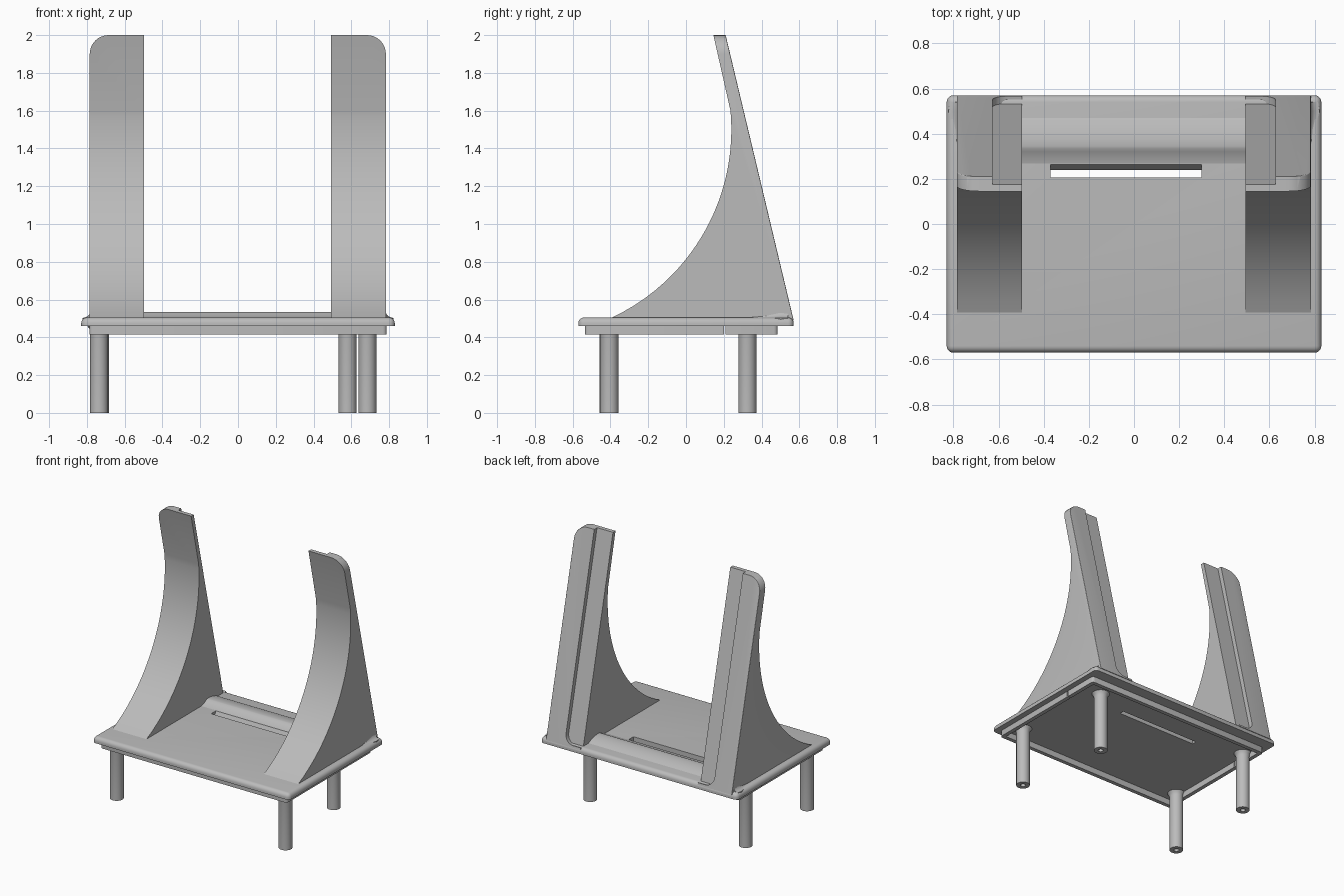
import bpy, bmesh, math
from mathutils import Matrix

if "Cube" in bpy.data.objects:
    bpy.data.objects.remove(bpy.data.objects["Cube"])

GREY = (0.5, 0.5, 0.5, 1)
mat = bpy.data.materials.new("plain_grey")
mat.use_nodes = True
mat.diffuse_color = GREY
mat.node_tree.nodes["Principled BSDF"].inputs["Base Color"].default_value = GREY


def finish(bm, name):
    bmesh.ops.recalc_face_normals(bm, faces=bm.faces)
    me = bpy.data.meshes.new(name)
    bm.to_mesh(me)
    bm.free()
    me.materials.append(mat)
    ob = bpy.data.objects.new(name, me)
    bpy.context.collection.objects.link(ob)
    return ob


def activate(ob):
    bpy.ops.object.select_all(action='DESELECT')
    ob.select_set(True)
    bpy.context.view_layer.objects.active = ob


def smooth(ob):
    activate(ob)
    bpy.ops.object.shade_smooth_by_angle(angle=math.radians(32))


def cut(ob, cutter):
    activate(ob)
    mod = ob.modifiers.new("cut", 'BOOLEAN')
    mod.operation, mod.solver, mod.object = 'DIFFERENCE', 'EXACT', cutter
    bpy.ops.object.modifier_apply(modifier=mod.name)
    bpy.data.objects.remove(cutter)


def box_bm(x, y, z):
    bm = bmesh.new()
    bmesh.ops.create_cube(bm, size=1)
    for v in bm.verts:
        v.co = [r[0] if c < 0 else r[1] for c, r in zip(v.co, (x, y, z))]
    return bm


def bevel(bm, rule, radius, segments=5):
    edges = [e for e in bm.edges if rule(*[v.co for v in e.verts])]
    bmesh.ops.bevel(bm, geom=edges, offset=radius, segments=segments,
                    profile=0.5, affect='EDGES', clamp_overlap=True)


def prism_bm(profile, x0, x1):
    """Extrude a (y, z) outline from x0 to x1."""
    bm = bmesh.new()
    face = bm.faces.new([bm.verts.new((x0, y, z)) for y, z in profile])
    new = bmesh.ops.extrude_face_region(bm, geom=[face])["geom"]
    bmesh.ops.translate(bm, vec=(x1 - x0, 0, 0),
                        verts=[g for g in new if isinstance(g, bmesh.types.BMVert)])
    bmesh.ops.recalc_face_normals(bm, faces=bm.faces)
    return bm


def upright(a, b):
    return abs(a.z - b.z) > 0.01


# Base plate with rounded top edge and a slanted cable slot
bm = box_bm((-.83, .83), (-.57, .57), (.46, .505))
bevel(bm, lambda a, b: upright(a, b) or min(a.z, b.z) > .5, .03)
plate = finish(bm, "base_plate")
slot = [(.205, .44), (.23, .44), (.27, .52), (.205, .52)]
cut(plate, finish(prism_bm(slot, -.37, .3), "slot_cutter"))
smooth(plate)

# Hollow lip under the plate, split near the back on both sides
bm = box_bm((-.787, .787), (-.535, .485), (.415, .465))
bevel(bm, upright, .02, 3)
lip = finish(bm, "under_lip")
cut(lip, finish(box_bm((-.757, .757), (-.505, .455), (.4, .48)), "lip_cutter"))
cut(lip, finish(box_bm((-.9, .9), (.2, .21), (.4, .48)), "gap_cutter"))
smooth(lip)

# Ridge between the uprights
ridge = [(.268, .49), (.268, .505), (.295, .512), (.32, .525), (.335, .533),
         (.345, .535), (.375, .534), (.41, .528), (.445, .517), (.47, .505), (.47, .49)]
smooth(finish(prism_bm(ridge, -.52, .52), "cross_ridge"))

# Side uprights: concave front, leaning back
R, TOP_ARC = 1.10, 1.6
arc = []
for i in range(29):
    z = .49 + (TOP_ARC - .49) * i / 28
    arc.append((.24 - R + math.sqrt(R * R - (z - 1.5) ** 2), z))
SLOPE = math.atan2(.355, 1.49)
outline = arc + [(.145, 2), (.21, 2), (.57, .49)]


def on_back(v):
    return abs(v.y - (.21 + (2 - v.z) * .36 / 1.51)) < .002


for name, inner, outer in (("left_upright", .493, .783), ("right_upright", -.497, -.785)):
    bm = prism_bm(outline, inner, outer)
    bevel(bm, lambda a, b: min(a.z, b.z) > 1.99 and abs(a.x - outer) + abs(b.x - outer) < .001,
          .1, 8)
    bevel(bm, lambda a, b: on_back(a) and on_back(b) and upright(a, b)
          and abs(a.x - inner) > .01 and abs(b.x - inner) > .01, .045, 5)
    post = finish(bm, name)
    # Sunken panel seat along the back, rounded at its lower corners
    bm = box_bm((-.627, .627), (-.032, .3), (0, 1.8))
    bevel(bm, lambda a, b: max(a.z, b.z) < .01 and abs(a.y - b.y) > .1, .07, 6)
    bm.transform(Matrix.Translation((0, .565, .505)) @ Matrix.Rotation(SLOPE, 4, 'X'))
    cut(post, finish(bm, "seat_cutter"))
    smooth(post)

# Small flares where the uprights meet the back corners
for name, side in (("left_flare", 1), ("right_flare", -1)):
    bm = bmesh.new()
    rings = []
    for y, size in ((.3, .004), (.42, .02), (.5, .042), (.54, .035)):
        ring = [(.76, .49), (.76, .505 + size)]
        for k in range(6):
            t = k / 5 * math.pi / 2
            ring.append((.78 + size * (1 - math.cos(t)), .503 + size * (1 - math.sin(t))))
        ring.append((.78 + size, .49))
        rings.append([bm.verts.new((side * x, y, z)) for x, z in ring])
    for a, b in zip(rings, rings[1:]):
        for i in range(len(a)):
            j = (i + 1) % len(a)
            bm.faces.new((a[i], a[j], b[j], b[i]))
    bm.faces.new(rings[0])
    bm.faces.new(rings[-1])
    smooth(finish(bm, name))

# Round legs with a bored foot and a flared top
leg_profile = [(.018, .1), (.018, 0), (.048, 0), (.048, .425), (.052, .445), (.065, .462)]
for name, x, y in (("front_left_leg", .685, -.405), ("front_right_leg", -.735, -.41),
                   ("back_left_leg", .58, .325), ("back_right_leg", -.732, .325)):
    bm = bmesh.new()
    verts = [bm.verts.new((r, 0, z)) for r, z in leg_profile]
    edges = [bm.edges.new(p) for p in zip(verts, verts[1:])]
    bmesh.ops.spin(bm, geom=verts + edges, cent=(0, 0, 0), axis=(0, 0, 1),
                   angle=math.tau, steps=32)
    bmesh.ops.remove_doubles(bm, verts=bm.verts, dist=.0005)
    bmesh.ops.holes_fill(bm, edges=[e for e in bm.edges if e.is_boundary], sides=0)
    bmesh.ops.translate(bm, vec=(x, y, 0), verts=bm.verts)
    smooth(finish(bm, name))
